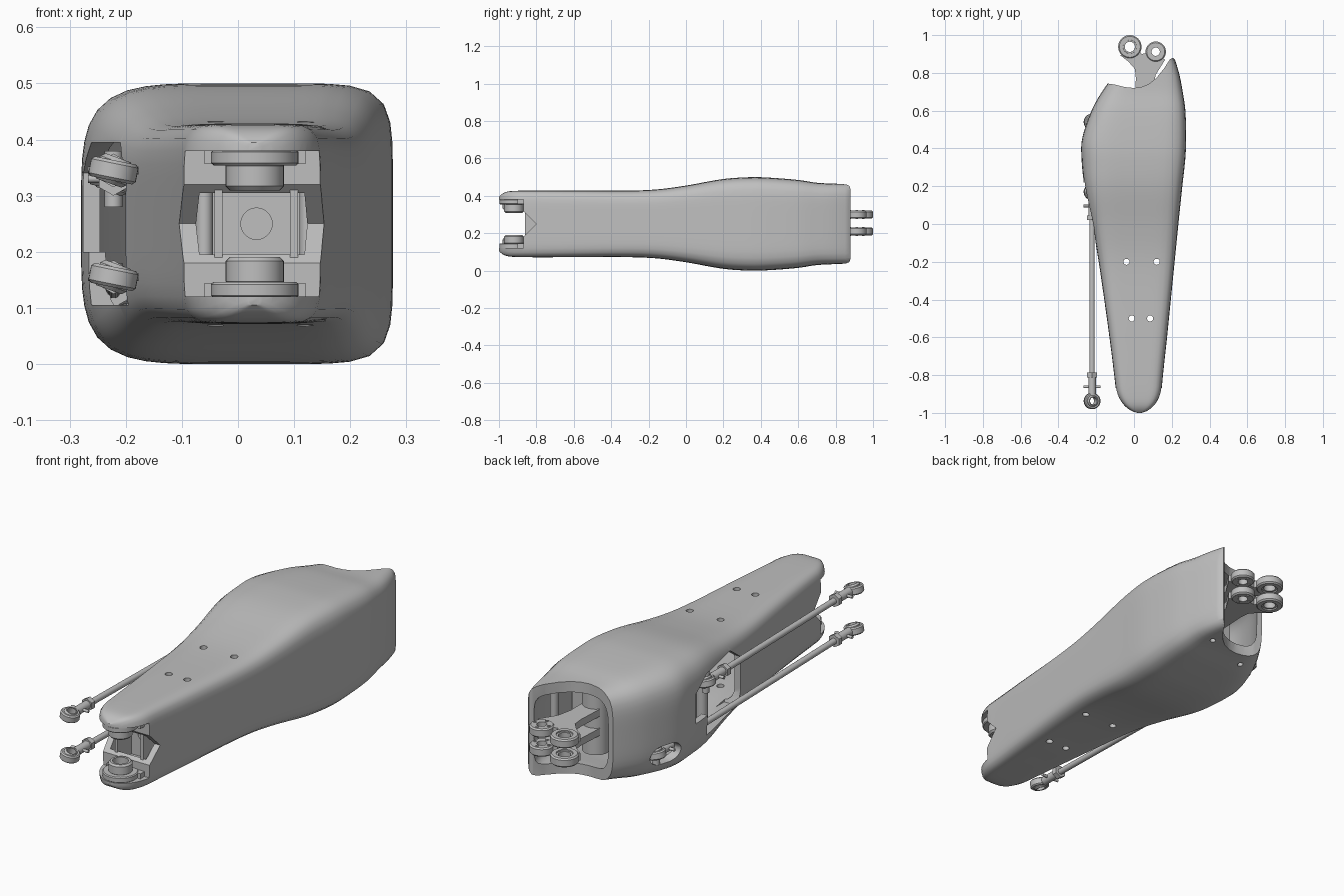
import bpy, bmesh, math
from mathutils import Vector, Matrix

if "Cube" in bpy.data.objects:
    bpy.data.objects.remove(bpy.data.objects["Cube"])

GREY = (0.52, 0.52, 0.52, 1)
grey = bpy.data.materials.new("plain_grey")
grey.use_nodes = True
grey.diffuse_color = GREY
grey.node_tree.nodes["Principled BSDF"].inputs["Base Color"].default_value = GREY
MID = 0.25


def finish(name, bm):
    bmesh.ops.recalc_face_normals(bm, faces=bm.faces)
    mesh = bpy.data.meshes.new(name)
    bm.to_mesh(mesh)
    bm.free()
    ob = bpy.data.objects.new(name, mesh)
    bpy.context.collection.objects.link(ob)
    mesh.materials.append(grey)
    return ob


def smooth(ob, angle=35):
    bpy.ops.object.select_all(action='DESELECT')
    ob.select_set(True)
    bpy.context.view_layer.objects.active = ob
    bpy.ops.object.shade_smooth_by_angle(angle=math.radians(angle))


def rod(name, a, b, r, sides=24):
    a, b = Vector(a), Vector(b)
    bm = bmesh.new()
    turn = (b - a).to_track_quat('Z', 'Y').to_matrix().to_4x4()
    bmesh.ops.create_cone(bm, cap_ends=True, segments=sides, radius1=r, radius2=r,
                          depth=(b - a).length,
                          matrix=Matrix.Translation((a + b) / 2) @ turn)
    ob = finish(name, bm)
    smooth(ob)
    return ob


def box(name, x0, x1, y0, y1, z0, z1):
    return prism(name, [(x0, y0), (x1, y0), (x1, y1), (x0, y1)], z0, z1)


def prism(name, pts, lo, hi, along_x=False):
    # along_x: points are (y, z) and the extrusion runs in x
    place = (lambda p, t: (t, p[0], p[1])) if along_x else (lambda p, t: (p[0], p[1], t))
    bm = bmesh.new()
    face = bm.faces.new([bm.verts.new(place(p, lo)) for p in pts])
    side = bmesh.ops.extrude_face_region(bm, geom=[face])["geom"]
    move = Vector(place((0, 0), hi - lo))
    bmesh.ops.translate(bm, vec=move, verts=[v for v in side if isinstance(v, bmesh.types.BMVert)])
    return finish(name, bm)


def lathe(name, profile, centre, tilt=0.0, sides=32):
    # closed (radius, height) profile turned about z
    bm = bmesh.new()
    rings = []
    for i in range(sides):
        a = math.tau * i / sides
        rings.append([bm.verts.new((r * math.cos(a), r * math.sin(a), z)) for r, z in profile])
    n = len(profile)
    for i in range(sides):
        p, q = rings[i], rings[(i + 1) % sides]
        for j in range(n):
            bm.faces.new((p[j], q[j], q[(j + 1) % n], p[(j + 1) % n]))
    bm.transform(Matrix.Translation(centre) @ Matrix.Rotation(tilt, 4, 'Y'))
    ob = finish(name, bm)
    smooth(ob)
    return ob


def ring(name, centre, outer, inner, half, tilt=0.0):
    c = half * 0.3
    return lathe(name, [(inner, -half), (outer - c, -half), (outer, c - half), (outer, half - c),
                        (outer - c, half), (inner, half)], centre, tilt)


def cut(ob, cutters, mode='DIFFERENCE'):
    for c in cutters:
        mod = ob.modifiers.new("cut", 'BOOLEAN')
        mod.operation, mod.solver, mod.object = mode, 'EXACT', c
        bpy.context.view_layer.objects.active = ob
        bpy.ops.object.modifier_apply(modifier=mod.name)
        bpy.data.objects.remove(c)


# Shell stations: y, right edge x, left edge x, half height
KEYS = [(-1.0, -.085, .142, .174), (-.86, -.098, .148, .178), (-.6, -.13, .175, .178),
        (-.3, -.172, .205, .178), (-.15, -.195, .22, .185), (0, -.222, .235, .205),
        (.2, -.263, .256, .24), (.35, -.278, .272, .25), (.45, -.275, .276, .247),
        (.6, -.225, .272, .235), (.7, -.17, .258, .22), (.8, -.1, .238, .215),
        (.9, -.05, .205, .213), (1.0, -.02, .15, .21)]


def station(y):
    i = max(k for k in range(len(KEYS) - 1) if KEYS[k][0] <= y + 1e-6)
    a, b = KEYS[i], KEYS[i + 1]
    before, after = KEYS[max(i - 1, 0)], KEYS[min(i + 2, len(KEYS) - 1)]
    h = b[0] - a[0]
    t = (y - a[0]) / h
    out = []
    for k in (1, 2, 3):
        ma = (b[k] - before[k]) / (b[0] - before[0]) * h
        mb = (after[k] - a[k]) / (after[0] - a[0]) * h
        out.append((2*t**3 - 3*t*t + 1) * a[k] + (t**3 - 2*t*t + t) * ma
                   + (3*t*t - 2*t**3) * b[k] + (t**3 - t*t) * mb)
    return out


def loft(name, ys, inset=0.0, inset_z=0.0, sides=64):
    bm = bmesh.new()
    rings = []
    for y in ys:
        xl, xr, zh = station(y)
        cx, hw = (xl + xr) / 2, (xr - xl) / 2 - inset
        if y < -.86:                       # rounded nose
            u = min((-.86 - y) / .14, .995)
            hw *= math.sqrt(1 - u * u)
            zh -= .03 * u ** 6
        zh -= inset_z
        blend = min(max((y + .4) / .7, 0), 1)
        loop = []
        for i in range(sides):
            a = math.tau * (i + .5) / sides
            c, s = math.cos(a), math.sin(a)
            n = 7 if c > 0 else 7 - 2.5 * blend
            k = (abs(c) ** n + abs(s) ** n) ** (-1 / n)
            loop.append(bm.verts.new((cx + hw * c * k, y, MID + zh * s * k)))
        rings.append(loop)
    for p, q in zip(rings, rings[1:]):
        for j in range(sides):
            bm.faces.new((p[j], p[(j + 1) % sides], q[(j + 1) % sides], q[j]))
    bm.faces.new(rings[0])
    bm.faces.new(rings[-1])
    return finish(name, bm)


nose = [-.86 - .14 * math.sin(math.pi / 2 * i / 10) for i in range(10, 0, -1)]
shell = loft("outer_shell", nose + [-.86 + i * .03 for i in range(62)])
hollow = loft("hollow", [-.855 + i * .045 for i in range(42)], .03, .05)
back = prism("back_cut", [(-.5, .74), (-.15, .745), (-.1, .738), (-.05, .725), (0, .72), (.04, .726),
                          (.08, .742), (.12, .775), (.16, .825), (.19, .872), (.205, .88), (.23, .86),
                          (.5, 1.2), (-.5, 1.2)], -.2, .8)
fork = prism("fork_cut", [(-1.2, .12), (-.87, .12), (-.87, .18), (-.8, .25), (-.87, .32),
                          (-.87, .38), (-1.2, .38)], -.5, .5, True)
window = prism("window_cut", [(-.1, .105), (.22, .105), (.22, .2), (.32, .2), (.32, .34), (.22, .395),
                              (-.03, .395), (-.12, .33), (-.12, .16)], -.4, -.13, True)
slot = prism("slot_cut", [(.51 + .02 * s + .06 * s * abs(math.cos(a)), .125 + .045 * math.sin(a))
                          for a, s in [(math.pi * (i - 8) / 16, 1) for i in range(17)]
                          + [(math.pi * (8 - i) / 16, -1) for i in range(17)]], -.4, -.16, True)
holes = [rod("hole", (x, y, -.2), (x, y, .8), .016)
         for x, y in [(-.04, -.2), (.12, -.2), (-.012, -.5), (.085, -.5)]]
holes += [rod("low_hole", (x, y, -.2), (x, y, .2), .013) for x, y in [(-.08, .66), (.15, .74)]]
cut(shell, [hollow, back, fork, window, slot] + holes)
smooth(shell, 40)

# Nose joint: bearings mirrored top and bottom, on a bracket
for s, tag in ((1, "upper"), (-1, "lower")):
    c = (.03, -.92)
    ring(tag + "_bearing_flange", (*c, MID + s * .118), .078, .03, .014)
    ring(tag + "_bearing", (*c, MID + s * .085), .052, .034, .026)
    box(tag + "_bracket_shelf", -.06, .12, -.9, -.74, MID + s * .118 - .012, MID + s * .118 + .012)
for x, tag in ((-.035, "right"), (.1, "left")):
    box(tag + "_bracket_side", x - .007, x + .007, -.86, -.74, .12, .38)
plate = box("bracket_back", -.035, .1, -.755, -.74, .12, .38)
cut(plate, [rod("bracket_hole", (.033, -.9, MID), (.033, -.6, MID), .028)])
for x in (-.06, .125):
    rod("inner_column", (x, -.7, .1), (x, -.7, .4), .015)

# Inner frame seen through the rear and side openings
box("rear_bulkhead", -.14, .235, .5, .515, .05, .45)
rod("window_post", (-.14, .08, .06), (-.14, .08, .44), .025)
rod("rear_post", (.17, .74, .06), (.17, .74, .44), .018)
rod("crank_hub", (.05, .6, .1), (.05, .6, .4), .06)

# Rear crank: two matching plates with a bearing eye and a bolt eye
for z, tag in ((.3, "upper"), (.21, "lower")):
    arm = prism(tag + "_crank", [(.0, .58), (.1, .58), (.1, .72), (.115, .79), (.165, .87), (.115, .9),
                                 (.07, .905), (.04, .9), (.02, .93), (-.03, .9), (-.075, .895),
                                 (-.03, .86), (.005, .82), (.01, .77)], z - .017, z + .017)
    cut(arm, [rod("eye_cut", (-.022, .938, 0), (-.022, .938, .6), .05),
              rod("bolt_cut", (.115, .912, 0), (.115, .912, .6), .04)])
    ring(tag + "_crank_eye", (-.022, .938, z), .062, .036, .021)
    ring(tag + "_eye_bearing", (-.022, .938, z), .04, .027, .015)
    ring(tag + "_crank_bolt_eye", (.115, .912, z), .054, .022, .021)
    for k in range(4):
        a = math.pi / 2 * k
        rod("crank_screw", (.115 + .036 * math.cos(a), .912 + .036 * math.sin(a), z - .024),
            (.115 + .036 * math.cos(a), .912 + .036 * math.sin(a), z + .024), .007, 12)


# Tie rods with an eye at each end
def rod_end(tag, p, s):
    x, y, z = p
    tilt = .2
    ring(tag + "_eye", (x, y, z), .043, .03, .018, tilt)
    ring(tag + "_ball", (x, y, z), .031, .02, .024, tilt + .15)
    rod(tag + "_neck", (x, y + s * .035, z), (x, y + s * .13, z), .02)
    rod(tag + "_nut", (x, y + s * .125, z), (x, y + s * .15, z), .03, 6)
    rod(tag + "_pin", (x - .045, y + s * .075, z), (x + .045, y + s * .075, z), .007, 12)


for tag, z, y1, z1 in (("upper", .345, .17, .33), ("lower", .155, .54, .13)):
    front, rear = (-.222, -.937, z), (-.222, y1, z1)
    rod_end(tag + "_front", front, 1)
    rod_end(tag + "_rear", rear, -1)
    rod(tag + "_tie_rod", (-.222, -.85, z), (-.222, y1 - .08, z1), .014)
    rod(tag + "_rear_bolt", (-.222, y1, z1 - .05), (-.222, y1, z1 + .05), .016)
